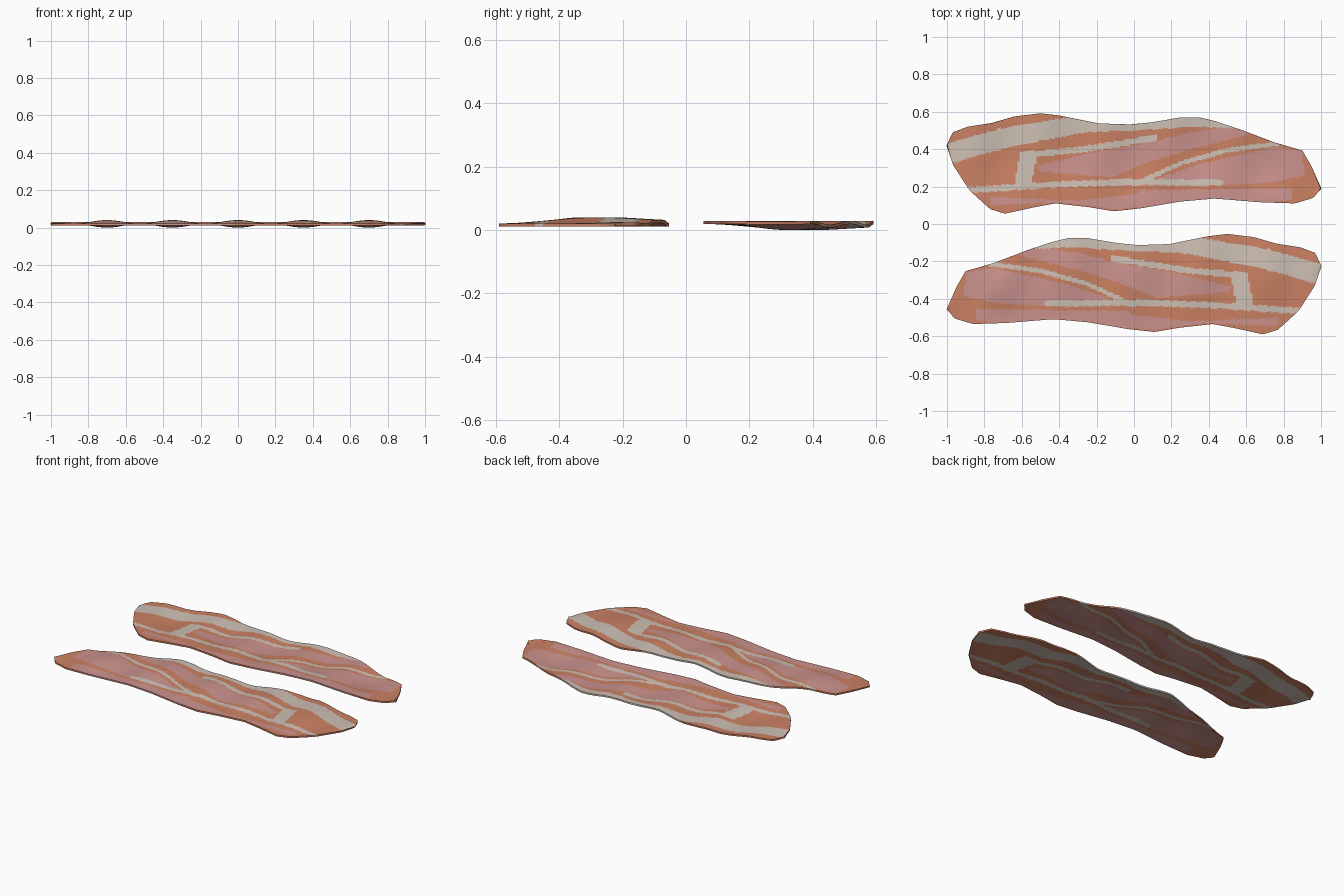
import bpy, bmesh, math

if "Cube" in bpy.data.objects:
    bpy.data.objects.remove(bpy.data.objects["Cube"])

def material(name, rgb):
    m = bpy.data.materials.new(name)
    m.diffuse_color = (*rgb, 1)
    m.use_nodes = True
    m.node_tree.nodes["Principled BSDF"].inputs["Base Color"].default_value = m.diffuse_color
    return m

MATS = [material("cooked_orange", (0.60, 0.22, 0.125)),
        material("fat_cream", (0.62, 0.53, 0.46)),
        material("meat_pink", (0.60, 0.29, 0.27))]

# Outline of a strip: upper and lower edge as (x, y)
UPPER = [(-1, .42), (-.97, .49), (-.89, .52), (-.76, .54), (-.64, .575), (-.5, .592),
         (-.4, .58), (-.19, .538), (-.02, .532), (.09, .543), (.25, .57), (.35, .57),
         (.44, .548), (.57, .505), (.75, .436), (.9, .393), (.95, .307), (1, .19)]
LOWER = [(-1, .42), (-.97, .32), (-.88, .18), (-.77, .08), (-.69, .055), (-.53, .09),
         (-.42, .11), (-.24, .09), (-.11, .068), (.03, .083), (.25, .12), (.43, .136),
         (.68, .116), (.86, .11), (.96, .14), (1, .19)]

# Meat areas (closed shapes)
PINK = [[(-.52, .31), (-.24, .38), (.1, .44), (.3, .49), (.52, .525), (.62, .48), (.3, .40),
         (.05, .32), (-.12, .25), (-.5, .28)],
        [(.03, .21), (.35, .32), (.75, .41), (.9, .39), (.91, .26), (.72, .22), (.35, .2)],
        [(.02, .18), (.84, .19), (.84, .13), (.68, .11), (.02, .08)],
        [(-.77, .145), (-.3, .125), (.02, .16), (.02, .09), (-.11, .08), (-.42, .115), (-.77, .1)]]
# Broad band of fat along the upper edge
FAT = [(-1, .43), (-.72, .51), (-.5, .545), (-.35, .572), (-.3, .62), (.3, .62), (.58, .51),
       (.35, .52), (.09, .505), (-.26, .49), (-.55, .435), (-.77, .385), (-.97, .325)]
# Thin veins of fat: half width, path
VEINS = [(.016, [(-.9, .18), (-.4, .212), (.02, .225), (.46, .22)]),
         (.045, [(-.59, .23), (-.57, .34)]),
         (.016, [(-.6, .37), (-.3, .395), (.11, .46)]),
         (.012, [(.0, .21), (.25, .325), (.5, .395), (.77, .43)])]

def edge(pts, x):
    for (x0, y0), (x1, y1) in zip(pts, pts[1:]):
        if x <= x1:
            return y0 + (y1 - y0) * (x - x0) / (x1 - x0)
    return pts[-1][1]

def inside(poly, x, y):
    hit = False
    for (x0, y0), (x1, y1) in zip(poly, poly[1:] + poly[:1]):
        if (y0 > y) != (y1 > y) and x < x0 + (y - y0) * (x1 - x0) / (y1 - y0):
            hit = not hit
    return hit

def near(path, w, x, y):
    for (x0, y0), (x1, y1) in zip(path, path[1:]):
        dx, dy = x1 - x0, y1 - y0
        t = max(0, min(1, ((x - x0) * dx + (y - y0) * dy) / (dx * dx + dy * dy)))
        if math.hypot(x - x0 - t * dx, y - y0 - t * dy) < w:
            return True
    return False

def colour(x, y):
    if inside(FAT, x, y) or any(near(p, w, x, y) for w, p in VEINS):
        return 1
    return 2 if any(inside(p, x, y) for p in PINK) else 0

def ripple(x, v):
    # waves along the strip, fading to the lower edge and the ends
    s = min(1, v / .6)
    across = s * s * (3 - 2 * s) * (1 - .4 * max(0, (v - .7) / .3))
    ends = min(1, .2 + (1 - abs(x)) / .2)
    return .019 * across * ends * (.5 + .5 * math.cos(2 * math.pi * x / .35))

def strip(name, flipped, nx=180, ny=52):
    bm = bmesh.new()
    rows = []
    for i in range(nx + 1):
        x = -1 + 2 * i / nx
        lo, hi = edge(LOWER, x), edge(UPPER, x)
        rows.append([bm.verts.new((x, lo + (hi - lo) * j / ny, .016 + ripple(-x, j / ny)))
                     for j in range(ny + 1)])
    for a, b in zip(rows, rows[1:]):
        for j in range(ny):
            f = bm.faces.new((a[j], b[j], b[j + 1], a[j + 1]))
            c = f.calc_center_median()
            f.material_index = colour(c.x, c.y)
            f.smooth = True
    bmesh.ops.remove_doubles(bm, verts=bm.verts, dist=.0002)
    for v in bm.verts:
        if flipped:      # turned over, dips downward
            v.co.z = .04 - v.co.z
        else:            # mirrored in front, arches upward
            v.co.x, v.co.y = -v.co.x, v.co.y - .645
    bmesh.ops.recalc_face_normals(bm, faces=bm.faces)
    if sum(f.normal.z for f in bm.faces) < 0:
        bmesh.ops.reverse_faces(bm, faces=bm.faces)
    me = bpy.data.meshes.new(name)
    bm.to_mesh(me)
    bm.free()
    for m in MATS:
        me.materials.append(m)
    ob = bpy.data.objects.new(name, me)
    bpy.context.collection.objects.link(ob)
    # slice thickness
    mod = ob.modifiers.new("thickness", "SOLIDIFY")
    mod.thickness = .01
    mod.offset = 0
    bpy.context.view_layer.objects.active = ob
    ob.select_set(True)
    bpy.ops.object.modifier_apply(modifier=mod.name)
    bpy.ops.object.shade_smooth_by_angle(angle=math.radians(40))
    ob.select_set(False)

strip("back_bacon_strip", True)
strip("front_bacon_strip", False)
